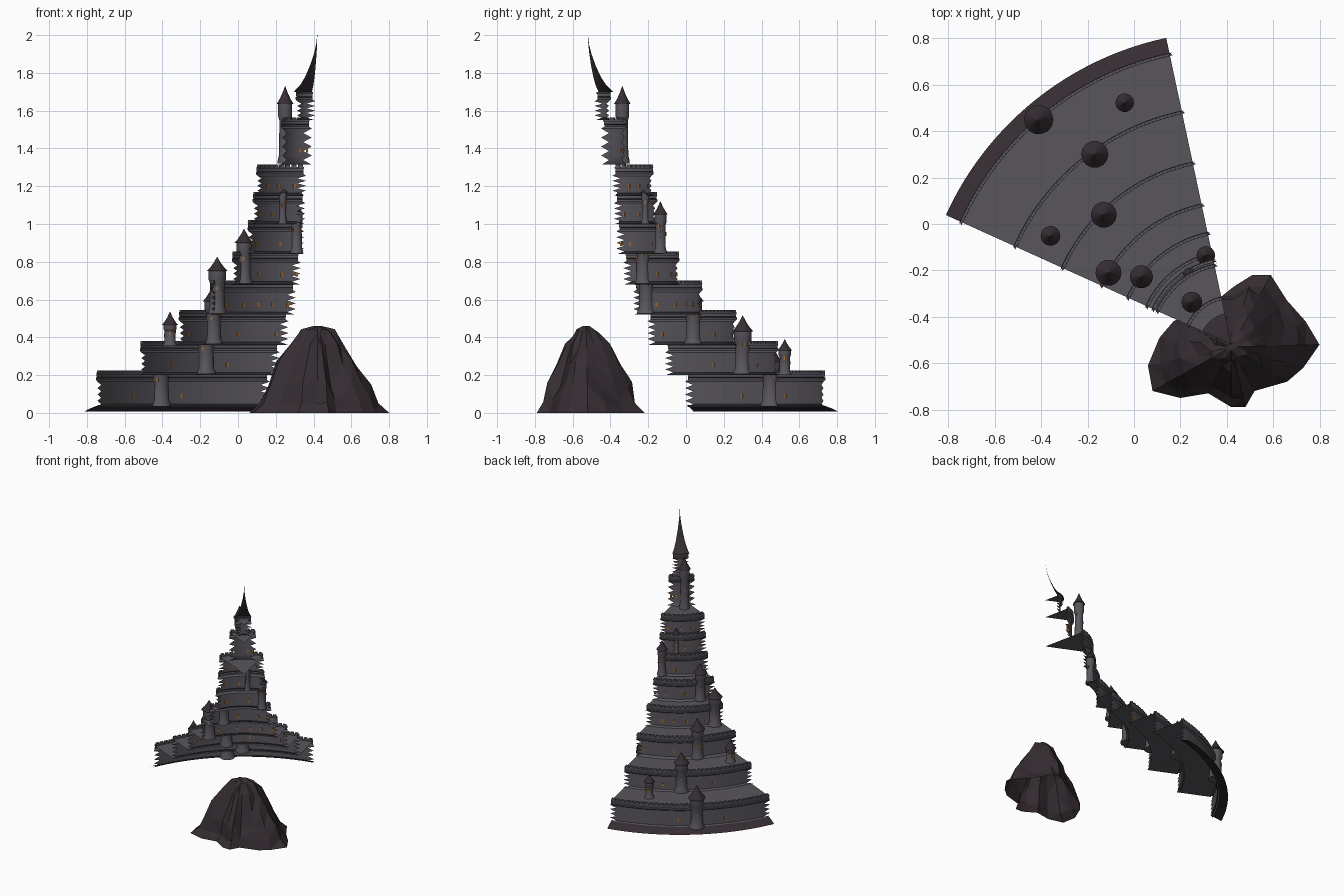
import bpy, bmesh, math, random
from mathutils import Vector, Matrix

random.seed(4)
if "Cube" in bpy.data.objects:
    bpy.data.objects.remove(bpy.data.objects["Cube"])

AXIS = Vector((0.42, -0.52, 0))
START, END = math.radians(102), math.radians(155.6)


def make_material(name, color):
    mat = bpy.data.materials.new(name)
    mat.use_nodes = True
    mat.diffuse_color = (*color, 1)
    mat.node_tree.nodes["Principled BSDF"].inputs["Base Color"].default_value = (*color, 1)
    return mat


stone = make_material("grey stone", (0.1, 0.093, 0.108))
dark = make_material("dark purple rock", (0.036, 0.026, 0.032))
glow = make_material("orange window", (0.4, 0.15, 0.02))


def finish(bm, name, mat, smooth=True):
    mesh = bpy.data.meshes.new(name)
    bm.to_mesh(mesh)
    bm.free()
    mesh.materials.append(mat)
    obj = bpy.data.objects.new(name, mesh)
    bpy.context.collection.objects.link(obj)
    if smooth:
        bpy.ops.object.select_all(action="DESELECT")
        obj.select_set(True)
        bpy.context.view_layer.objects.active = obj
        bpy.ops.object.shade_smooth_by_angle(angle=math.radians(35))
    return obj


def polar(radius, angle, z):
    return AXIS + Vector((radius * math.cos(angle), radius * math.sin(angle), z))


def loft(bm, rows, closed=False):
    """Join rows of points with quads."""
    rows = [[bm.verts.new(p) for p in row] for row in rows]
    for low, high in zip(rows, rows[1:]):
        count = len(low)
        for i in range(count if closed else count - 1):
            k = (i + 1) % count
            bm.faces.new((low[k], low[i], high[i], high[k]) if not closed
                         else (low[i], low[k], high[k], high[i]))
    return rows


def sector(bm, profile, ragged=0, steps=24):
    """Sweep (radius, height) points through the wedge, with toothed ends."""
    rows = []
    for j, (radius, z) in enumerate(profile):
        trim = 0
        if j < ragged:
            trim = (0.035 if j % 2 else -0.012) / radius
        a, b = START + trim, END - trim
        rows.append([polar(radius, b + (a - b) * i / steps, z) for i in range(steps + 1)])
    loft(bm, rows)


def block(bm, radius, angle, z, size):
    """Small box facing outward from the axis."""
    matrix = (Matrix.Translation(polar(radius, angle, z)) @ Matrix.Rotation(angle, 4, "Z")
              @ Matrix.Diagonal((*size, 1)))
    bmesh.ops.create_cube(bm, size=1, matrix=matrix)


# Tiers: radius, bottom, top
TIERS = [(1.285, 0.03, 0.225), (1.03, 0.2, 0.38), (0.805, 0.36, 0.545), (0.62, 0.52, 0.7),
         (0.495, 0.68, 0.855), (0.405, 0.84, 1.02), (0.375, 1.0, 1.17), (0.355, 1.15, 1.315),
         (0.21, 1.315, 1.565), (0.125, 1.55, 1.71)]
TEETH = 8

for number, (radius, low, high) in enumerate(TIERS):
    inner = radius - 0.012
    floor = high - 0.022
    next_radius = TIERS[number + 1][0] - 0.02 if number < 7 else 0.002
    # Wall, corbel band, parapet and walkway in a single profile
    bm = bmesh.new()
    top = high - 0.06
    profile = [(radius if j == 0 else inner, low + (top - low) * j / TEETH)
               for j in range(TEETH + 1)]
    profile += [(radius + 0.002, top + 0.01), (radius + 0.002, top + 0.02),
                (radius - 0.003, top + 0.024), (radius, high - 0.012),
                (inner - 0.002, high - 0.012), (inner - 0.002, floor), (next_radius, floor)]
    sector(bm, profile, TEETH + 1)
    # Merlons
    if number < 9:
        count = max(5, round(radius * (END - START) / 0.036))
        for i in range(count):
            angle = START + (END - START) * (i + 0.5) / count
            block(bm, radius - 0.007, angle, high - 0.007, (0.013, 0.024, 0.014))
    finish(bm, f"tier_{number + 1}", stone)

# Sloping ground skirt
bm = bmesh.new()
sector(bm, [(1.352, 0.008), (1.325, 0.022), (1.27, 0.042)])
finish(bm, "ground_skirt", dark)

# Curved spire with a needle tip
bm = bmesh.new()
sector(bm, [(0.11, 1.7), (0.137, 1.7), (0.1, 1.735), (0.07, 1.78), (0.042, 1.84),
            (0.02, 1.9), (0.007, 1.95), (0.001, 2.0)], steps=10)
finish(bm, "spire_roof", dark)


def tower(name, radius, angle, low, eave, peak, width):
    center = polar(radius, math.radians(angle), 0)
    height = eave - low
    sides = 14

    def ring(r, z):
        return [center + Vector((r * math.cos(math.tau * i / sides),
                                 r * math.sin(math.tau * i / sides), z)) for i in range(sides)]

    body = [(1.1, 0), (1.05, 0.06), (0.88, 0.14), (0.82, 0.72), (1, 0.8), (1, 1)]
    bm = bmesh.new()
    rows = loft(bm, [ring(r * width, low + t * height) for r, t in body], True)
    bm.faces.new(rows[0][::-1])
    finish(bm, name + "_body", stone)
    cone = [(0.9, 0), (1.22, 0), (0.78, 0.28), (0.38, 0.62), (0.02, 1)]
    bm = bmesh.new()
    loft(bm, [ring(r * width, eave + t * (peak - eave)) for r, t in cone], True)
    finish(bm, name + "_roof", dark)
    # Lit slits around the shaft
    bm = bmesh.new()
    for k in range(3):
        turn = math.radians(angle) + math.tau * k / 3
        spot = center + Vector((math.cos(turn), math.sin(turn), 0)) * width * 0.84
        spot.z = low + height * (0.5 + 0.1 * k)
        bmesh.ops.create_cube(bm, size=1, matrix=Matrix.Translation(spot)
                              @ Matrix.Rotation(turn, 4, "Z")
                              @ Matrix.Diagonal((0.008, 0.008, 0.02, 1)))
    finish(bm, name + "_slits", glow, False)


# Towers: radius, angle, bottom, eave, peak, width
tower("gate_tower", 1.277, 130.6, 0.035, 0.27, 0.37, 0.052)
tower("second_tower", 1.01, 125.7, 0.205, 0.43, 0.515, 0.048)
tower("third_tower", 0.785, 134.5, 0.365, 0.59, 0.68, 0.046)
tower("fourth_tower", 0.614, 149.7, 0.525, 0.75, 0.825, 0.046)
tower("fifth_tower", 0.486, 143, 0.685, 0.9, 0.975, 0.041)
tower("sixth_tower", 0.4, 106, 0.845, 1.05, 1.12, 0.033)
tower("slim_turret", 0.355, 121, 1.0, 1.165, 1.21, 0.021)
tower("high_tower", 0.25, 133, 1.32, 1.635, 1.73, 0.037)
tower("court_turret_left", 1.14, 113.8, 0.2, 0.33, 0.39, 0.033)
tower("court_turret_right", 0.91, 149, 0.355, 0.465, 0.535, 0.035)

# Lit windows on the tier walls, as angles per tier
WINDOWS = [(124.5, 140), (118, 139), (106, 122, 150), (105, 113, 121, 130, 143),
           (103, 113, 130), (120, 145, 153), (131, 148), (111, 127, 140), (106, 118)]
bm = bmesh.new()
for (radius, low, high), angles in zip(TIERS, WINDOWS):
    for angle in angles:
        block(bm, radius - 0.012, math.radians(angle), low + (high - low) * 0.3,
              (0.008, 0.011, 0.022))
finish(bm, "tier_windows", glow, False)

# Craggy boulder: ground outline shrunk toward the peak
OUTLINE = [(0.06, -0.61), (0.08, -0.72), (0.2, -0.75), (0.32, -0.73), (0.42, -0.79),
           (0.48, -0.79), (0.52, -0.72), (0.66, -0.68), (0.73, -0.62), (0.8, -0.52),
           (0.74, -0.42), (0.66, -0.33), (0.59, -0.22), (0.51, -0.22), (0.43, -0.27),
           (0.38, -0.31), (0.25, -0.38), (0.17, -0.42), (0.11, -0.49)]
peak = Vector((0.42, -0.53, 0))
rings = []
for z, scale in [(0, 1), (0.06, 0.88), (0.15, 0.75), (0.26, 0.58), (0.36, 0.41),
                 (0.43, 0.23), (0.46, 0.06)]:
    ring = []
    for x, y in OUTLINE:
        wobble = random.uniform(-0.06, 0.06) if 0 < z < 0.45 else 0
        point = peak + (Vector((x, y, 0)) - peak) * scale * (1 + wobble)
        point.z = z + wobble * 0.25
        ring.append(point)
    rings.append(ring)
bm = bmesh.new()
rows = loft(bm, rings, True)
bm.faces.new(rows[-1])
bmesh.ops.triangulate(bm, faces=bm.faces[:])
finish(bm, "boulder", dark, False)
